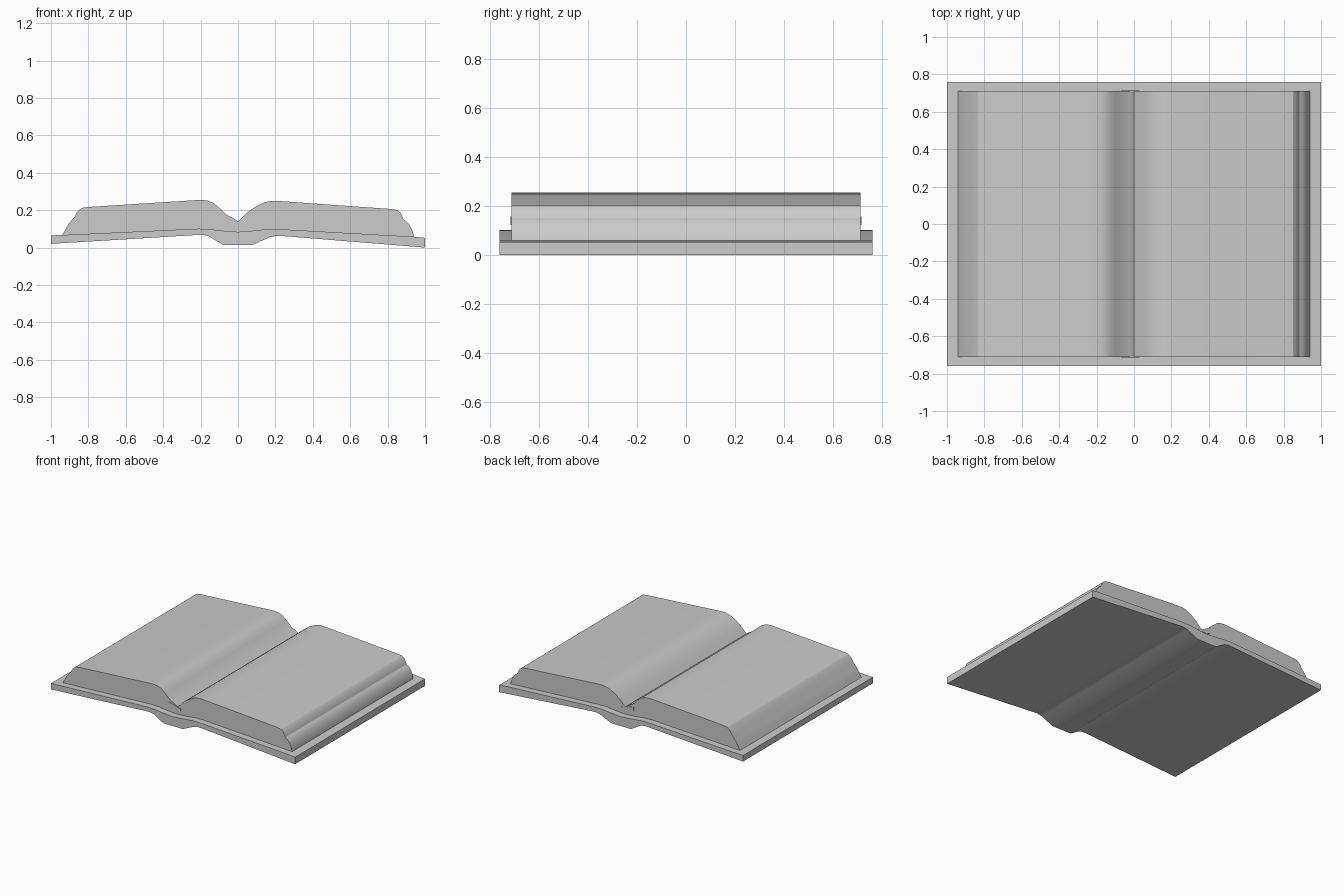
import bpy
import bmesh

if "Cube" in bpy.data.objects:
    bpy.data.objects.remove(bpy.data.objects["Cube"])


def extrude_profile(name, pts, half_depth, angle=0.5):
    """Extrude a closed (x, z) outline symmetrically along y."""
    bm = bmesh.new()
    face = bm.faces.new([bm.verts.new((x, -half_depth, z)) for x, z in pts])
    ext = bmesh.ops.extrude_face_region(bm, geom=[face])
    verts = [g for g in ext["geom"] if isinstance(g, bmesh.types.BMVert)]
    bmesh.ops.translate(bm, verts=verts, vec=(0, 2 * half_depth, 0))
    bmesh.ops.recalc_face_normals(bm, faces=bm.faces)
    mesh = bpy.data.meshes.new(name)
    bm.to_mesh(mesh)
    bm.free()
    obj = bpy.data.objects.new(name, mesh)
    bpy.context.collection.objects.link(obj)
    bpy.ops.object.select_all(action="DESELECT")
    obj.select_set(True)
    bpy.context.view_layer.objects.active = obj
    bpy.ops.object.shade_smooth_by_angle(angle=angle)
    return obj


# Upper surface of the cover, shared by the pages lying on it
cover_left = [(-0.94, 0.067), (-0.21, 0.101), (-0.15, 0.098), (-0.08, 0.09), (0, 0.084)]
cover_right = [(0, 0.084), (0.08, 0.09), (0.15, 0.098), (0.21, 0.099), (0.94, 0.058)]

# Cover with the raised spine hinge
cover_under = [(1, 0), (0.26, 0.06), (0.21, 0.063), (0.17, 0.056), (0.08, 0.015),
               (-0.08, 0.015), (-0.16, 0.062), (-0.19, 0.068), (-0.24, 0.066), (-1, 0.02)]
extrude_profile("cover", [(-1, 0.065)] + cover_left + cover_right[1:] + [(1, 0.052)] + cover_under, 0.76)

# Left page block: gutter curve, flat page, sloping fore edge
left_top = [(0, 0.14), (-0.02, 0.154), (-0.06, 0.175), (-0.10, 0.213), (-0.13, 0.238),
            (-0.16, 0.251), (-0.20, 0.255), (-0.25, 0.252), (-0.80, 0.217), (-0.835, 0.212),
            (-0.86, 0.19), (-0.875, 0.163), (-0.905, 0.128), (-0.925, 0.092)]
extrude_profile("left_pages", cover_left + left_top, 0.71)

# Right page block with a more stepped fore edge
right_top = [(0.935, 0.085), (0.915, 0.125), (0.90, 0.14), (0.885, 0.15), (0.87, 0.185),
             (0.85, 0.201), (0.82, 0.206), (0.23, 0.248), (0.18, 0.25), (0.14, 0.242),
             (0.09, 0.217), (0.05, 0.188), (0.02, 0.157), (0, 0.14)]
extrude_profile("right_pages", cover_right + right_top, 0.71)

# Small folded binding strip showing at both ends of the gutter
binding = [(-0.07, 0.132), (-0.03, 0.122), (0.03, 0.122), (0.03, 0.132), (0, 0.138),
           (-0.03, 0.15), (-0.07, 0.157)]
extrude_profile("binding_fold", binding, 0.714)
